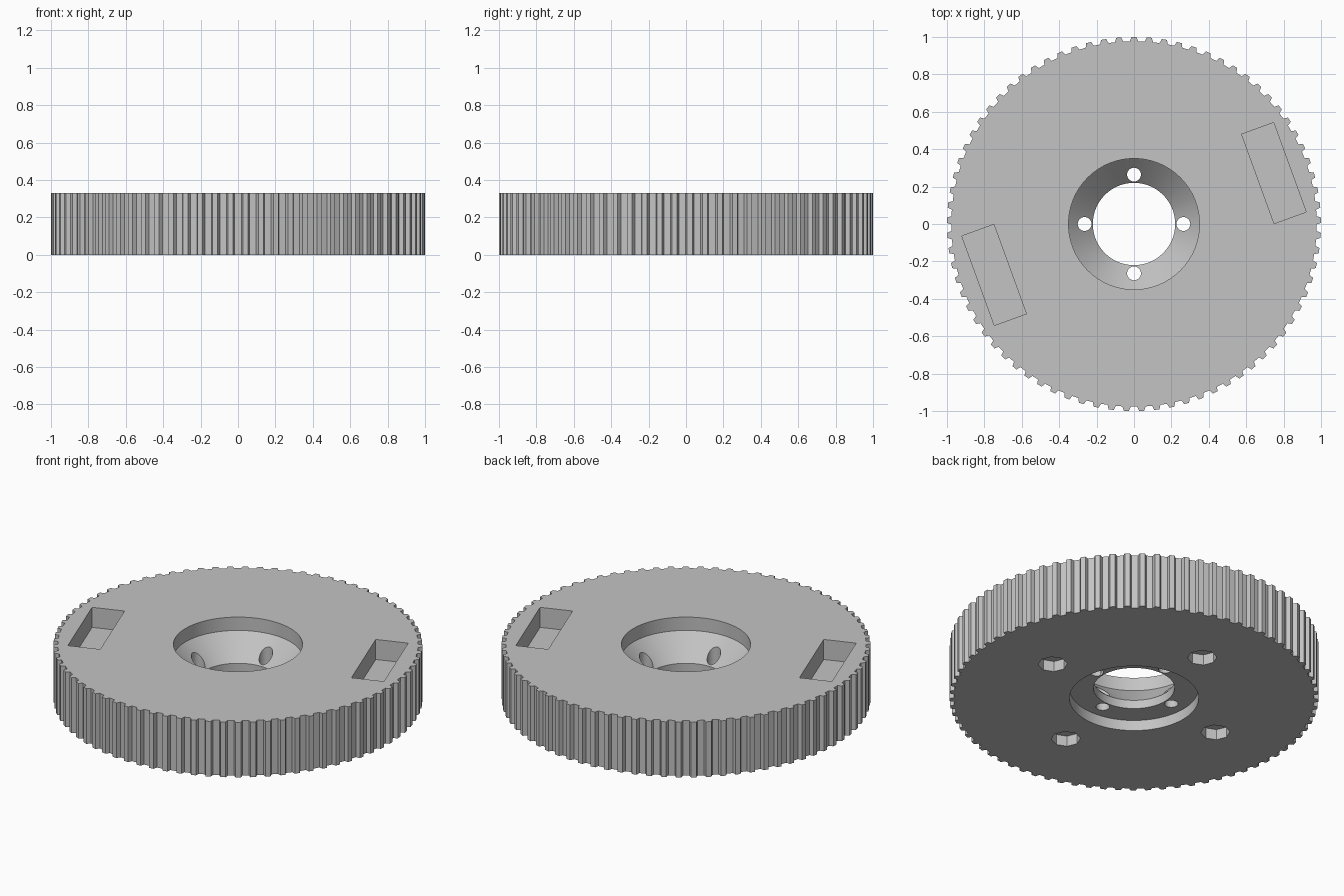
import bpy
import bmesh
from math import cos, sin, pi, radians

cube = bpy.data.objects.get("Cube")
if cube:
    bpy.data.objects.remove(cube, do_unlink=True)

HEIGHT = 0.33
TEETH = 77
GROOVE_DEPTH = 0.023
RECESS = 0.063          # depth of the underside recesses

grey = bpy.data.materials.new("plain grey")
grey.use_nodes = True
colour = (0.55, 0.55, 0.55, 1)
grey.diffuse_color = colour
grey.node_tree.nodes["Principled BSDF"].inputs["Base Color"].default_value = colour


def make_object(name, bm):
    bmesh.ops.recalc_face_normals(bm, faces=bm.faces)
    mesh = bpy.data.meshes.new(name)
    bm.to_mesh(mesh)
    bm.free()
    mesh.materials.append(grey)
    obj = bpy.data.objects.new(name, mesh)
    bpy.context.collection.objects.link(obj)
    return obj


def prism(name, points, z0, z1):
    """Extrude a closed outline from z0 to z1."""
    bm = bmesh.new()
    face = bm.faces.new([bm.verts.new((x, y, z0)) for x, y in points])
    grown = bmesh.ops.extrude_face_region(bm, geom=[face])["geom"]
    top = [v for v in grown if isinstance(v, bmesh.types.BMVert)]
    bmesh.ops.translate(bm, verts=top, vec=(0, 0, z1 - z0))
    return make_object(name, bm)


def circle(x, y, radius, sides):
    return [(x + radius * cos(2 * pi * i / sides), y + radius * sin(2 * pi * i / sides))
            for i in range(sides)]


def lathe(name, profile, sides):
    """Revolve a radius/height profile, closed with flat caps."""
    bm = bmesh.new()
    rings = [[bm.verts.new((x, y, z)) for x, y in circle(0, 0, r, sides)] for r, z in profile]
    for low, high in zip(rings, rings[1:]):
        for i in range(sides):
            j = (i + 1) % sides
            bm.faces.new((low[i], low[j], high[j], high[i]))
    bm.faces.new(rings[0][::-1])
    bm.faces.new(rings[-1])
    return make_object(name, bm)


# Toothed wheel body with trapezoid grooves
outline = []
for i in range(TEETH):
    middle = -pi / 2 + 2 * pi * i / TEETH
    for offset, radius in ((-0.027, 1), (-0.018, 1 - GROOVE_DEPTH),
                           (0.018, 1 - GROOVE_DEPTH), (0.027, 1)):
        outline.append((radius * cos(middle + offset), radius * sin(middle + offset)))
wheel = prism("toothed_wheel", outline, 0, HEIGHT)

# Central bore: underside recess, straight neck, cone and upper wall
cutters = [lathe("bore_cutter", [(0.35, -0.1), (0.35, RECESS), (0.22, RECESS), (0.22, 0.114),
                                 (0.35, 0.25), (0.35, HEIGHT + 0.1)], 96)]

# Screw holes through the cone and blind sockets underneath
for i in range(4):
    c, s = cos(i * pi / 2), sin(i * pi / 2)
    cutters.append(prism("screw_hole_cutter", circle(0.264 * c, 0.264 * s, 0.037, 32), -0.1, 0.3))
    cutters.append(prism("socket_cutter", circle(0.575 * c, 0.575 * s, 0.08, 8), -0.1, RECESS))

# Two rectangular pockets in the upper face
for turn in (radians(20), radians(200)):
    c, s = cos(turn), sin(turn)
    corners = [(0.796 + 0.091 * a, 0.254 * b) for a, b in ((-1, -1), (1, -1), (1, 1), (-1, 1))]
    cutters.append(prism("pocket_cutter", [(x * c - y * s, x * s + y * c) for x, y in corners],
                         HEIGHT - 0.12, HEIGHT + 0.1))

# Cut everything out of the wheel
bpy.ops.object.select_all(action="DESELECT")
bpy.context.view_layer.objects.active = wheel
wheel.select_set(True)
for cutter in cutters:
    cutter.hide_render = True
    cut = wheel.modifiers.new(cutter.name, "BOOLEAN")
    cut.operation = "DIFFERENCE"
    cut.solver = "EXACT"
    cut.object = cutter
    bpy.ops.object.modifier_apply(modifier=cut.name)
    bpy.data.objects.remove(cutter, do_unlink=True)

bpy.ops.object.shade_smooth_by_angle(angle=radians(20))
